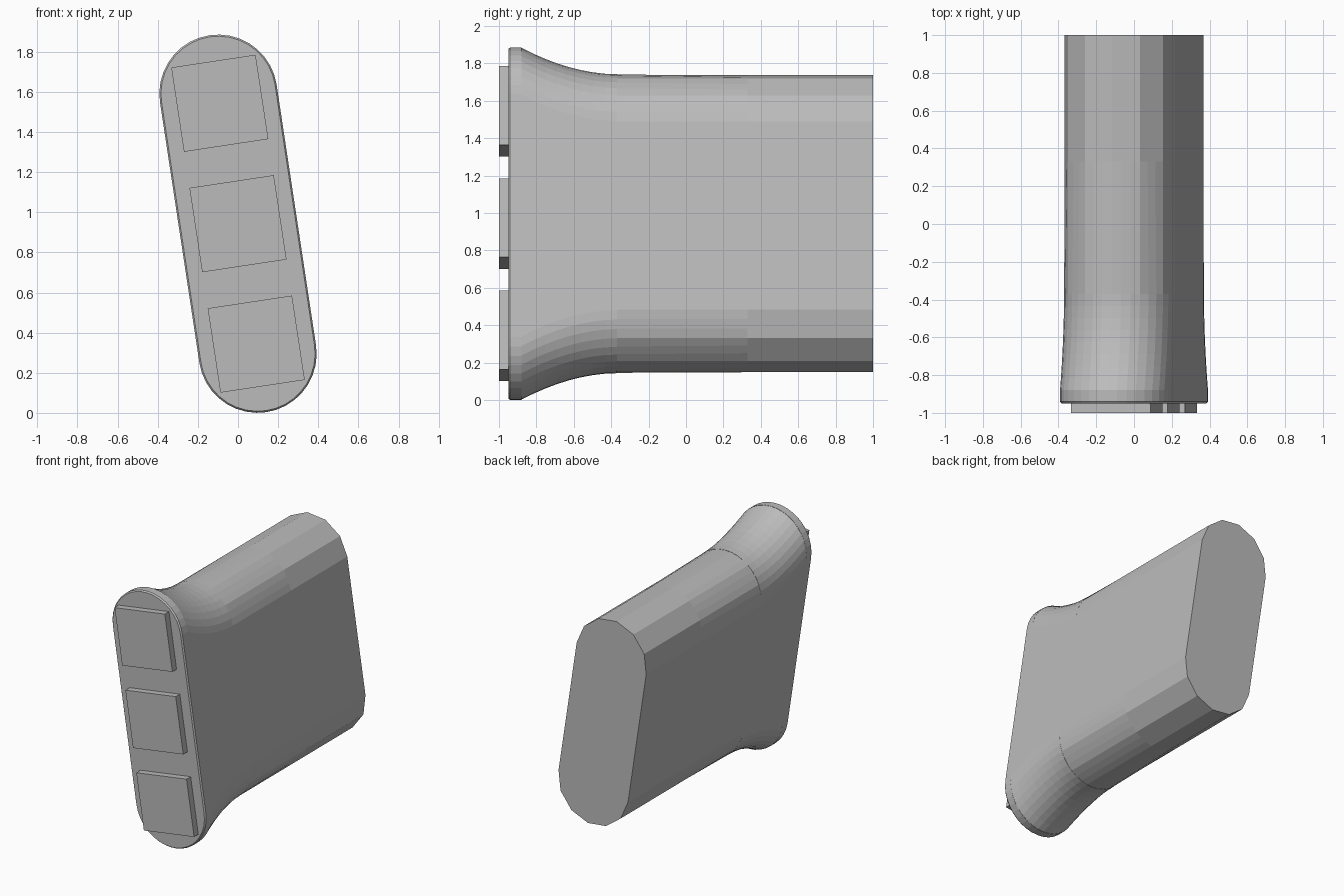
import bpy
import bmesh
from math import sin, cos, pi, radians
from mathutils import Matrix, Vector

cube = bpy.data.objects.get("Cube")
if cube:
    bpy.data.objects.remove(cube, do_unlink=True)

TILT = radians(8.6)      # lean of the long axis toward -x
MID_Z = 0.943
RADIUS = 0.294
STEPS = 18               # segments in each rounded end
LEAN = Matrix.Translation((0, 0, MID_Z)) @ Matrix.Rotation(-TILT, 4, "Y")

grey = bpy.data.materials.new("plain grey")
grey.use_nodes = True
colour = (0.5, 0.5, 0.5, 1)
grey.diffuse_color = colour
grey.node_tree.nodes["Principled BSDF"].inputs["Base Color"].default_value = colour


def arc_point(step, coarse):
    """Point on a half circle, optionally flattened onto coarse chords."""
    start = step // coarse * coarse
    a, b = (Vector((cos(pi * s / STEPS), sin(pi * s / STEPS)))
            for s in (start, start + coarse))
    return a.lerp(b, (step - start) / coarse)


def stadium(y, half, radius=RADIUS, coarse=1):
    """Upright slot-shaped ring with its end centres at +half and -half."""
    ring = []
    for side in (1, -1):
        for step in range(STEPS + 1):
            p = arc_point(step, coarse) * radius * side
            ring.append(LEAN @ Vector((p.x, y, p.y + half * side)))
    return ring


def finish(name, bm):
    bmesh.ops.recalc_face_normals(bm, faces=bm.faces[:])
    mesh = bpy.data.meshes.new(name)
    bm.to_mesh(mesh)
    bm.free()
    mesh.materials.append(grey)
    obj = bpy.data.objects.new(name, mesh)
    bpy.context.collection.objects.link(obj)
    return obj


def loft(name, rings):
    bm = bmesh.new()
    loops = [[bm.verts.new(p) for p in ring] for ring in rings]
    for a, b in zip(loops, loops[1:]):
        for i in range(len(a)):
            j = (i + 1) % len(a)
            bm.faces.new((a[i], a[j], b[j], b[i]))
    bm.faces.new(loops[0])
    bm.faces.new(loops[-1])
    return finish(name, bm)


# Long body, faceted more coarsely toward the back
loft("body", [stadium(-0.37, 0.509),
              stadium(0.33, 0.509, coarse=3),
              stadium(1.0, 0.509, coarse=3)])

# Flared neck, curving outward to the front plate
neck = []
for k in range(9):
    t = k / 8
    neck.append(stadium(-0.37 - 0.51 * t, 0.511 + 0.143 * t ** 1.9))
loft("flared_neck", neck)

# Front plate with a softened front rim
loft("front_plate", [stadium(-0.88, 0.656),
                     stadium(-0.94, 0.656),
                     stadium(-0.95, 0.656, RADIUS - 0.008)])

# Three square pads along the front plate
for name, offset in (("top_pad", 0.607), ("middle_pad", 0), ("bottom_pad", -0.607)):
    bm = bmesh.new()
    place = LEAN @ Matrix.Translation((0, -0.97, offset)) @ Matrix.Diagonal((0.425, 0.06, 0.425, 1))
    bmesh.ops.create_cube(bm, size=1, matrix=place)
    finish(name, bm)
